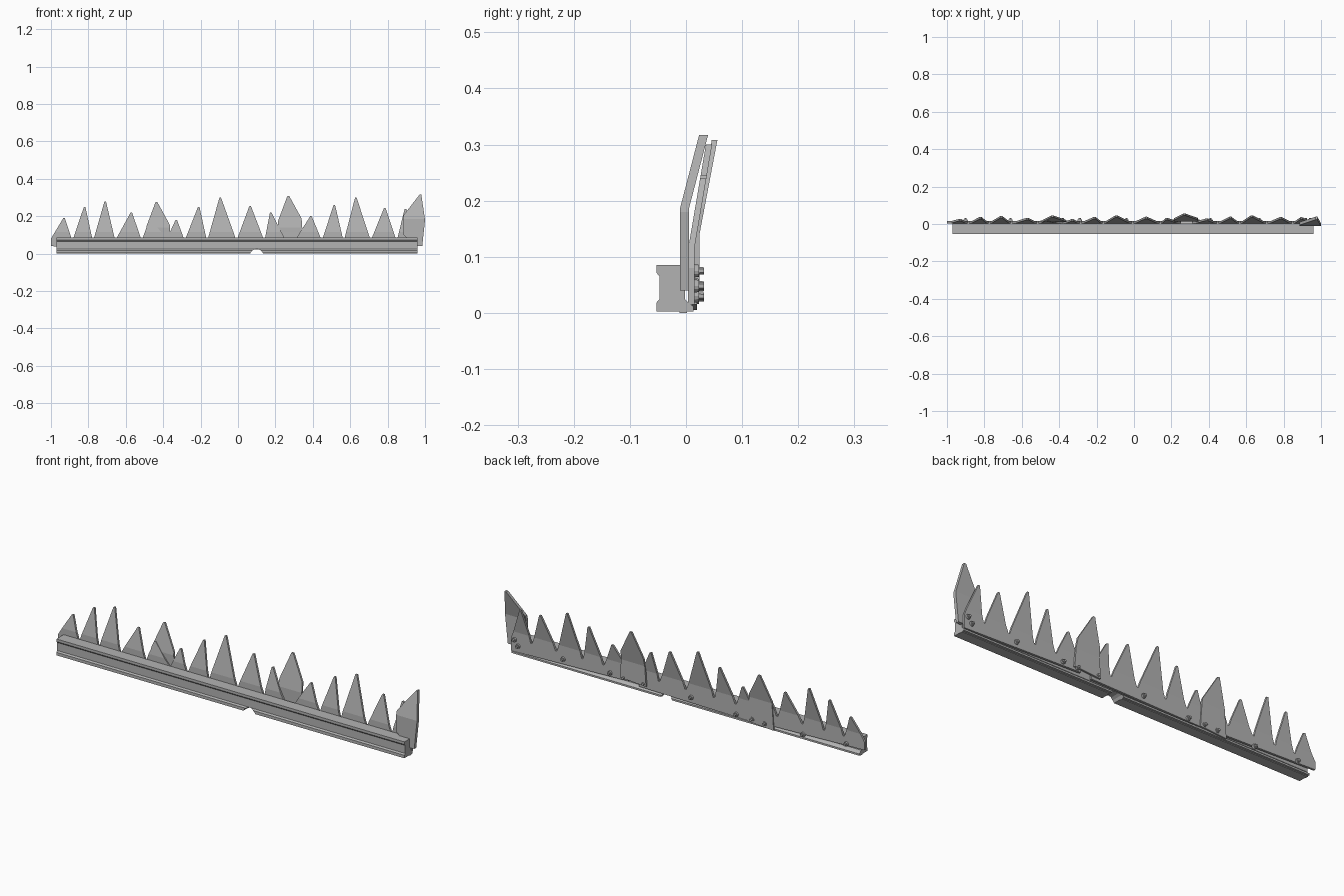
import bpy, bmesh, math
from mathutils import Matrix, Vector

if "Cube" in bpy.data.objects:
    bpy.data.objects.remove(bpy.data.objects["Cube"])

steel = bpy.data.materials.new("worn_grey_steel")
steel.use_nodes = True
GREY = (0.45, 0.45, 0.45, 1)
steel.diffuse_color = GREY
steel.node_tree.nodes["Principled BSDF"].inputs["Base Color"].default_value = GREY


def finish(bm, name):
    bmesh.ops.recalc_face_normals(bm, faces=bm.faces)
    mesh = bpy.data.meshes.new(name)
    bm.to_mesh(mesh)
    bm.free()
    mesh.materials.append(steel)
    obj = bpy.data.objects.new(name, mesh)
    bpy.context.collection.objects.link(obj)
    return obj


def prism(points, offset):
    """Extrude a closed outline along an offset."""
    bm = bmesh.new()
    face = bm.faces.new([bm.verts.new(p) for p in points])
    out = bmesh.ops.extrude_face_region(bm, geom=[face])
    moved = [v for v in out["geom"] if isinstance(v, bmesh.types.BMVert)]
    bmesh.ops.translate(bm, verts=moved, vec=offset)
    return bm


def bent_sheet(name, outline, y, thick, bend, slope):
    """Sheet cut from an outline and folded backwards above the bend height."""
    bm = prism([(x, y, z) for x, z in outline], (0, thick, 0))
    bmesh.ops.recalc_face_normals(bm, faces=bm.faces)
    bmesh.ops.bisect_plane(bm, geom=bm.verts[:] + bm.edges[:] + bm.faces[:],
                           plane_co=(0, 0, bend), plane_no=(0, 0, 1))
    for v in bm.verts:
        v.co.y += max(0, v.co.z - bend) * slope
    return finish(bm, name)


# Grooved rail
profile = [(-.053, .003), (-.053, .018), (-.047, .025), (-.047, .065),
           (-.053, .072), (-.053, .085), (.004, .085), (.004, .072),
           (-.002, .065), (-.002, .025), (.004, .018), (.013, .012), (.013, .003),
           (.002, .003), (.002, 0), (-.012, 0), (-.012, .003)]
rail = finish(prism([(-.97, y, z) for y, z in profile], (1.93, 0, 0)), "rail")

# Half-round cut through the underside of the rail
bm = bmesh.new()
bmesh.ops.create_cone(bm, cap_ends=True, segments=16, radius1=.036, radius2=.036, depth=.3,
                      matrix=Matrix.Translation((.1, 0, -.011)) @ Matrix.Rotation(math.pi / 2, 4, 'X'))
cutter = finish(bm, "rail_cutter")
cutter.hide_render = True
cut = rail.modifiers.new("underside_cut", 'BOOLEAN')
cut.object = cutter
cut.solver = 'EXACT'
bpy.context.view_layer.objects.active = rail
bpy.ops.object.modifier_apply(modifier=cut.name)
bpy.data.objects.remove(cutter)

# Long toothed sheets: end x values, tooth tips, valleys and bottom heights
sheets = {
    "right_spiked_sheet": (-1, -.38, (.04, .02),
                           [(-.93, .19), (-.82, .25), (-.71, .28), (-.57, .22), (-.47, .18)],
                           [-.885, -.775, -.655, -.515]),
    "middle_spiked_sheet": (-.38, .25, (.015, .025),
                            [(-.33, .18), (-.21, .25), (-.095, .3), (.065, .255), (.175, .22)],
                            [-.285, -.165, -.008, .14]),
    "left_spiked_sheet": (.31, .96, (.035, .015),
                          [(.39, .2), (.515, .26), (.63, .3), (.785, .245), (.895, .24)],
                          [.448, .565, .71, .848]),
}
for name, (x0, x1, (low0, low1), tips, valleys) in sheets.items():
    outline = [(x0, low0), (x0, .08)]
    for i, (tx, tz) in enumerate(tips):
        outline += [(tx - .004, tz), (tx + .004, tz)]
        if i < len(valleys):
            outline += [(valleys[i] - .004, .08), (valleys[i] + .004, .08)]
    outline += [(x1, .08), (x1, low1)]
    bent_sheet(name, outline, .004, .011, .115, .17)

# Single broad blades bridging the joints between sheets
blade = [(-.065, .03), (-.055, .17), (-.006, .3), (.004, .3), (.07, .18), (.08, .04)]
for name, x, mirror, lift, y in (("right_joint_blade", -.435, 1, -.025, .01),
                                 ("middle_joint_blade", .27, 1, .008, .014)):
    bent_sheet(name, [(x + px * mirror, pz + lift) for px, pz in blade], y, .01, .14, .19)

# End blade reaching past the rail
end = [(.885, .1), (.885, .205), (.97, .315), (.98, .317), (1, .18), (.985, .04), (.955, .04)]
bent_sheet("left_end_blade", end, -.011, .016, .185, .26)

# Bolts fixing the sheets from behind
bolts = [(.94, .075), (.92, .048), (.67, .05), (.41, .05), (.33, .05), (.22, .05),
         (-.04, .048), (-.29, .03), (-.38, .03), (-.45, .027), (-.66, .028), (-.9, .045)]
for i, (x, z) in enumerate(bolts):
    bm = bmesh.new()
    for radius, y, depth, sides in ((.012, .017, .012, 12), (.007, .026, .012, 6)):
        bmesh.ops.create_cone(bm, cap_ends=True, segments=sides, radius1=radius, radius2=radius * .9,
                              depth=depth, matrix=Matrix.Translation((x, y, z))
                              @ Matrix.Rotation(-math.pi / 2, 4, 'X'))
    finish(bm, f"bolt_{i + 1}")
